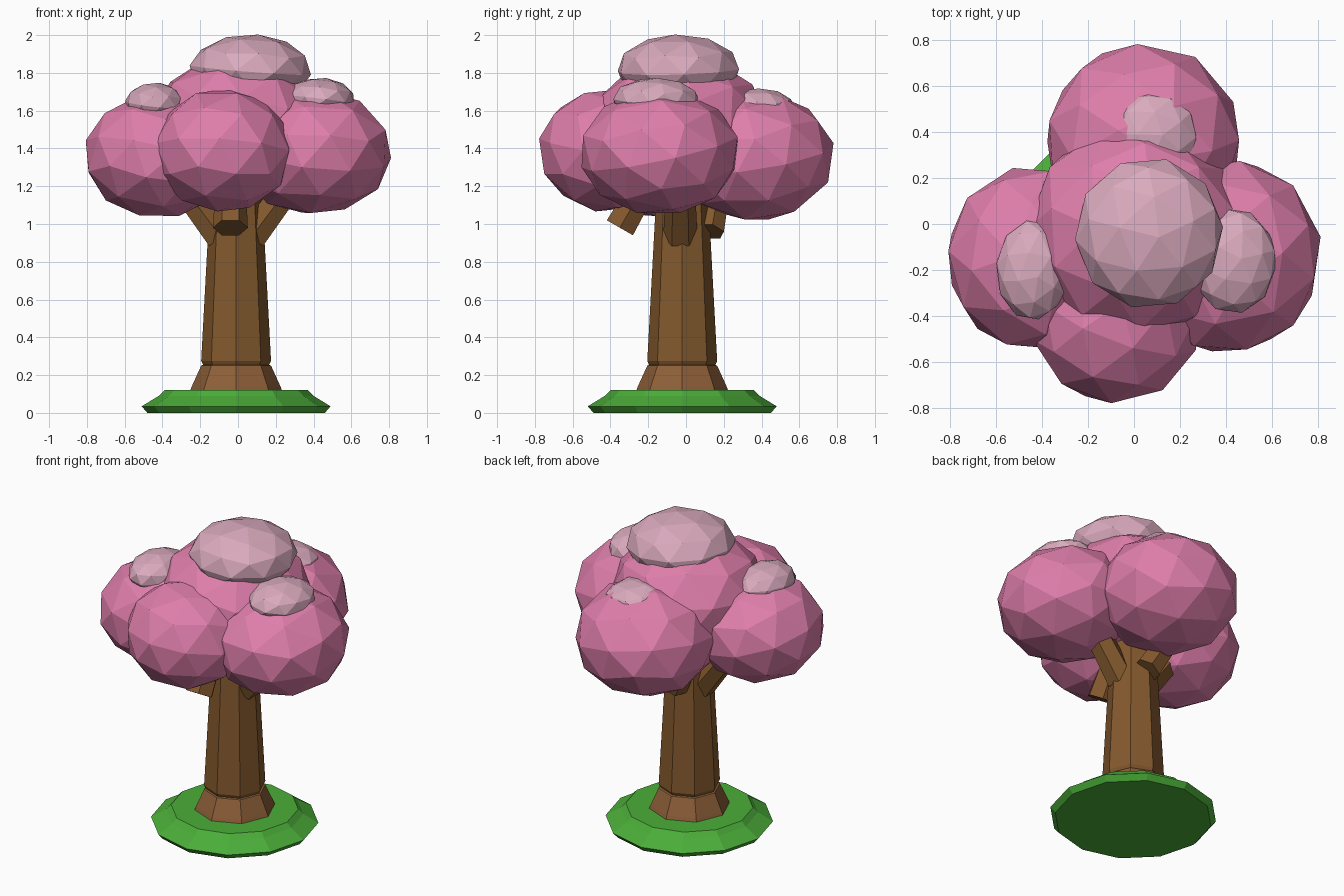
import bpy
import bmesh
from math import pi, sin, cos
from mathutils import Vector, Euler

cube = bpy.data.objects.get("Cube")
if cube:
    bpy.data.objects.remove(cube, do_unlink=True)


def material(name, rgb):
    mat = bpy.data.materials.new(name)
    mat.use_nodes = True
    color = (*rgb, 1)
    mat.diffuse_color = color
    mat.node_tree.nodes["Principled BSDF"].inputs["Base Color"].default_value = color
    return mat


pink = material("blossom pink", (0.74, 0.21, 0.41))
pale = material("pale blossom", (0.70, 0.40, 0.51))
bark = material("bark brown", (0.23, 0.10, 0.027))
root = material("root brown", (0.27, 0.115, 0.04))
grass = material("grass green", (0.07, 0.42, 0.04))


def finish(name, bm, mat, location=(0, 0, 0)):
    bmesh.ops.recalc_face_normals(bm, faces=bm.faces)
    mesh = bpy.data.meshes.new(name)
    bm.to_mesh(mesh)
    bm.free()
    mesh.materials.append(mat)
    obj = bpy.data.objects.new(name, mesh)
    obj.location = location
    bpy.context.collection.objects.link(obj)
    return obj


def lathe(name, profile, sides, mat, location, turn=0):
    """Stack of polygon rings given as (radius, height), capped at both ends."""
    bm = bmesh.new()
    rings = []
    for r, z in profile:
        angles = [turn + 2 * pi * i / sides for i in range(sides)]
        rings.append([bm.verts.new((r * cos(a), r * sin(a), z)) for a in angles])
    for low, high in zip(rings, rings[1:]):
        for i in range(sides):
            j = (i + 1) % sides
            bm.faces.new((low[i], low[j], high[j], high[i]))
    bm.faces.new(rings[0])
    bm.faces.new(rings[-1])
    return finish(name, bm, mat, location)


def clump(name, center, radii, mat, turn):
    """Faceted foliage ball, turned before it is squashed."""
    bm = bmesh.new()
    bmesh.ops.create_icosphere(bm, subdivisions=2, radius=1)
    bmesh.ops.rotate(bm, verts=bm.verts, matrix=Euler(turn).to_matrix())
    bmesh.ops.scale(bm, verts=bm.verts, vec=radii)
    return finish(name, bm, mat, center)


def branch(name, start, direction, length, radius):
    obj = lathe(name, [(radius, 0), (radius * 0.85, length)], 6, bark, start)
    obj.rotation_euler = Vector(direction).to_track_quat('Z', 'Y').to_euler()
    return obj


# Grass mound, root flare and trunk share one axis
axis = (-0.01, -0.02, 0)
lathe("grass_mound", [(0.47, 0), (0.50, 0.035), (0.41, 0.09), (0.38, 0.12)],
      12, grass, axis)
lathe("root_flare", [(0.25, 0.10), (0.235, 0.14), (0.185, 0.25), (0.16, 0.26)],
      8, root, axis)
lathe("trunk", [(0.17, 0.245), (0.185, 0.275), (0.135, 1.2)], 8, bark, axis)

# Branches
branch("left_branch", (0.07, -0.03, 0.93), (0.6, 0, 0.8), 0.4, 0.09)
branch("right_branch", (-0.09, -0.03, 0.93), (-0.6, 0, 0.8), 0.4, 0.09)
branch("front_branch", (-0.04, -0.35, 0.98), (0, 0.5, 0.87), 0.35, 0.092)
branch("back_branch", (0, 0.12, 0.96), (-0.45, 0.15, 0.8), 0.35, 0.085)

# Main foliage
clump("crown_foliage", (0, -0.03, 1.52), (0.47, 0.47, 0.38), pink, (0.2, 0.1, 0.3))
clump("right_foliage", (-0.42, -0.15, 1.36), (0.40, 0.41, 0.33), pink, (0.1, 0.3, 0.9))
clump("left_foliage", (0.40, -0.14, 1.38), (0.42, 0.43, 0.335), pink, (0.3, 0, 0.5))
clump("front_foliage", (-0.08, -0.41, 1.39), (0.375, 0.375, 0.33), pink, (0, 0.2, 1.2))
clump("back_foliage", (0.04, 0.36, 1.36), (0.43, 0.43, 0.35), pink, (0.2, 0.2, 0.1))

# Pale tops
clump("crown_highlight", (0.065, -0.04, 1.815), (0.325, 0.33, 0.19), pale, (0.1, 0.1, 0.4))
clump("right_highlight", (-0.44, -0.20, 1.635), (0.16, 0.22, 0.115), pale, (0.2, 0, 0.8))
clump("left_highlight", (0.43, -0.16, 1.66), (0.19, 0.23, 0.115), pale, (0, 0.2, 0.2))
clump("back_highlight", (0.08, 0.38, 1.61), (0.20, 0.20, 0.11), pale, (0.1, 0.2, 0.6))
